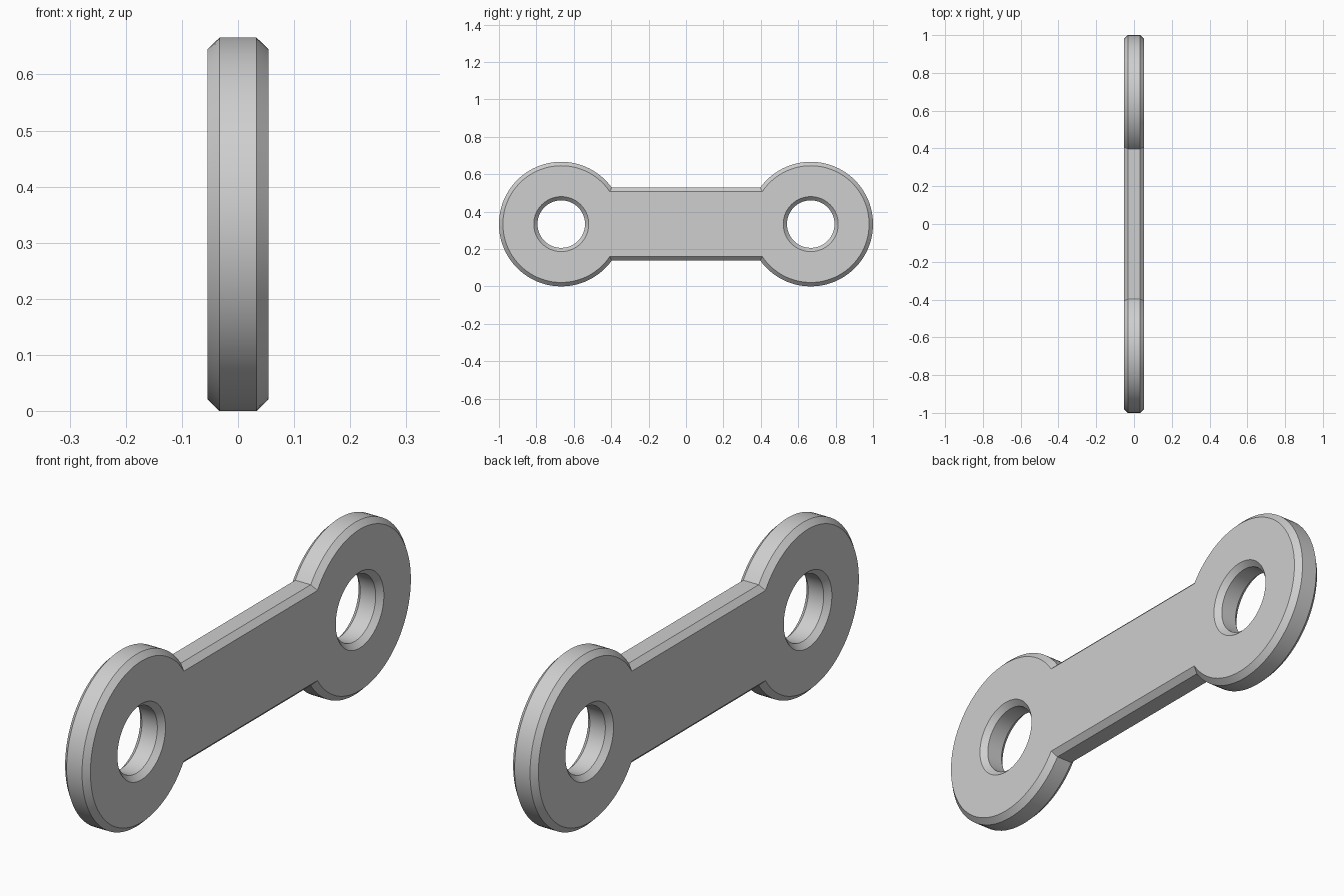
import bpy, bmesh
from math import sin, cos, asin, pi, radians

cube = bpy.data.objects.get("Cube")
if cube:
    bpy.data.objects.remove(cube)

# Main dimensions
HALF_THICK = 0.054
CHAMFER = 0.021
EYE_Y = 0.667        # distance of each eye from the middle
EYE_Z = 0.333        # height of the centre line
EYE_R = 0.333
BAR_H = 0.195        # half height of the bar
HOLE_R = 0.127
ARC = 72             # segments round each eye
INNER = 24           # segments of each hole on the bar side


def neck_angle(inset):
    return asin((BAR_H - inset) / (EYE_R - inset))


def arc(x, radius, start, sweep, steps):
    """Points round the +y eye."""
    angles = [start + sweep * i / steps for i in range(steps + 1)]
    return [(x, EYE_Y + radius * cos(a), EYE_Z + radius * sin(a)) for a in angles]


def turned(points):
    """The same points turned half a turn about the middle of the plate."""
    return [(x, -y, 2 * EYE_Z - z) for x, y, z in points]


bm = bmesh.new()


def add(points):
    return [bm.verts.new(p) for p in points]


def bridge(rings):
    for a, b in zip(rings, rings[1:]):
        for i in range(len(a)):
            j = (i + 1) % len(a)
            bm.faces.new((a[i], a[j], b[j], b[i]))


# Cross-section of the chamfered edge: (x, inset)
section = [(-HALF_THICK, CHAMFER), (CHAMFER - HALF_THICK, 0),
           (HALF_THICK - CHAMFER, 0), (HALF_THICK, CHAMFER)]
hole_neck = neck_angle(CHAMFER)
outlines, holes = [], ([], [])

for x, inset in section:
    # Outer outline: one arc round each eye, joined by the straight bar edges
    a = neck_angle(inset)
    rim = arc(x, EYE_R - inset, a - pi, 2 * (pi - a), ARC)
    outlines.append(add(rim + turned(rim)))
    # Hole outline: the same angles as the rim, then the side facing the bar
    r = HOLE_R + inset * 0.95
    far = arc(x, r, hole_neck - pi, 2 * (pi - hole_neck), ARC)
    near = arc(x, r, pi - hole_neck, 2 * hole_neck, INNER)[1:-1]
    holes[0].append(add(far + near))
    holes[1].append(add(turned(far + near)))

for rings in (outlines, *holes):
    bridge(rings)

# Flat sides: a ring of quads round each eye and one face along the bar
for side in (0, -1):
    bar = []
    for k, rings in enumerate(holes):
        rim = outlines[side][k * (ARC + 1):(k + 1) * (ARC + 1)]
        hole = rings[side]
        for i in range(ARC):
            bm.faces.new((rim[i], rim[i + 1], hole[i + 1], hole[i]))
        bar += [rim[0], hole[0]] + hole[:ARC:-1] + [hole[ARC], rim[ARC]]
    bm.faces.new(bar)

bmesh.ops.recalc_face_normals(bm, faces=bm.faces)
mesh = bpy.data.meshes.new("link_plate")
bm.to_mesh(mesh)
bm.free()
plate = bpy.data.objects.new("link_plate", mesh)
bpy.context.collection.objects.link(plate)

# Single grey material
grey = bpy.data.materials.new("light_grey")
grey.use_nodes = True
colour = (0.62, 0.62, 0.62, 1)
grey.diffuse_color = colour
grey.node_tree.nodes["Principled BSDF"].inputs["Base Color"].default_value = colour
mesh.materials.append(grey)

# Smooth round walls with crisp chamfer edges
bpy.ops.object.select_all(action='DESELECT')
plate.select_set(True)
bpy.context.view_layer.objects.active = plate
bpy.ops.object.shade_smooth_by_angle(angle=radians(25))
